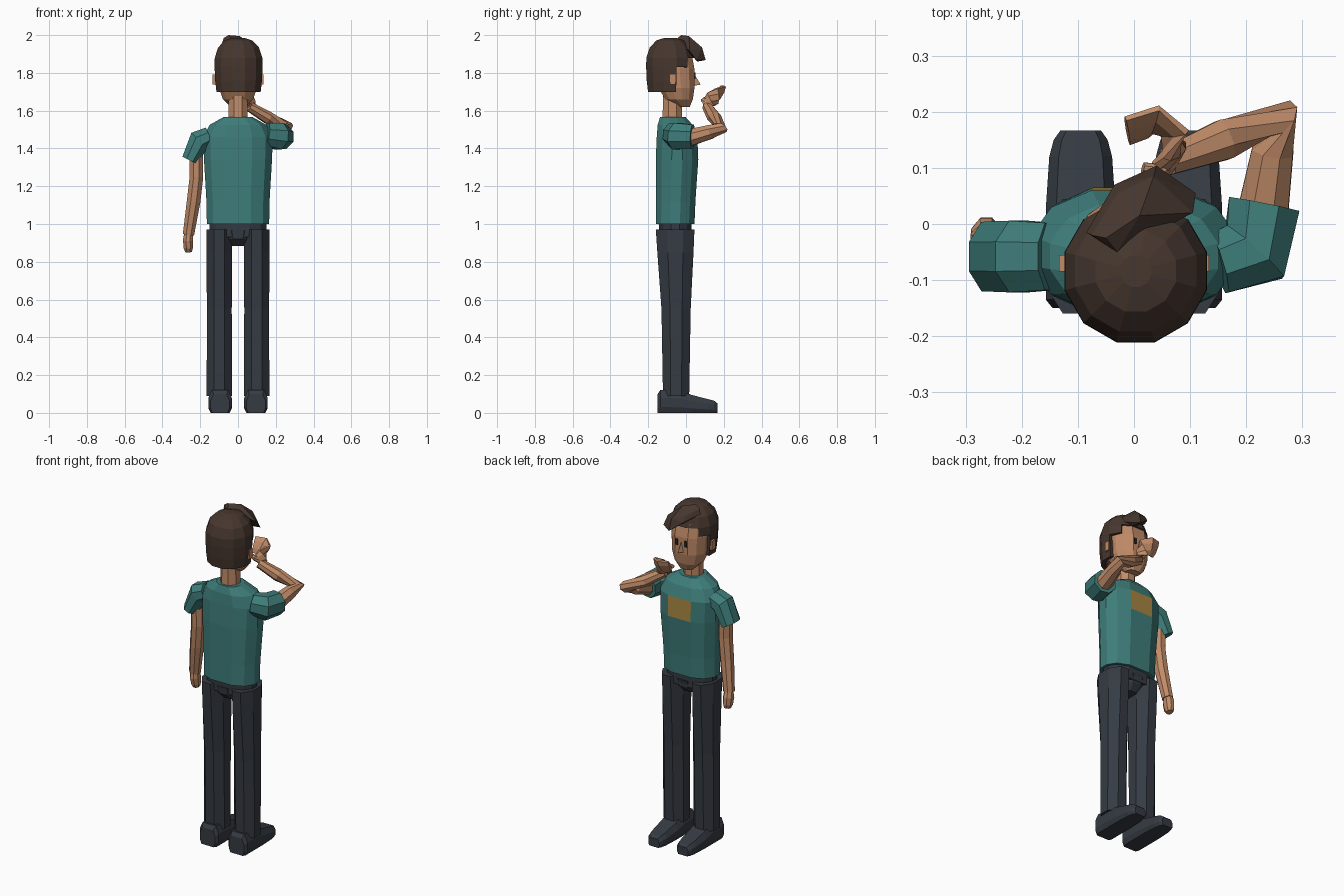
import bpy, bmesh, math
from mathutils import Vector

if "Cube" in bpy.data.objects:
    bpy.data.objects.remove(bpy.data.objects["Cube"])


def material(name, rgb):
    m = bpy.data.materials.new(name)
    m.diffuse_color = (*rgb, 1)
    m.use_nodes = True
    m.node_tree.nodes["Principled BSDF"].inputs["Base Color"].default_value = m.diffuse_color
    return m


SKIN = material("skin", (0.53, 0.26, 0.14))
TEAL = material("teal_cloth", (0.048, 0.205, 0.195))
DARK = material("dark_trousers", (0.036, 0.044, 0.056))
HAIR = material("brown_hair", (0.062, 0.038, 0.028))
GOLD = material("chest_patch", (0.38, 0.24, 0.055))
EYE = material("eye_dark", (0.02, 0.017, 0.015))


def finish(name, bm, *mats):
    bmesh.ops.recalc_face_normals(bm, faces=bm.faces[:])
    me = bpy.data.meshes.new(name)
    bm.to_mesh(me)
    bm.free()
    for m in mats:
        me.materials.append(m)
    ob = bpy.data.objects.new(name, me)
    bpy.context.collection.objects.link(ob)
    return ob


def loft(rings, caps=True):
    bm = bmesh.new()
    rows = [[bm.verts.new(p) for p in r] for r in rings]
    n = len(rows[0])
    for a, b in zip(rows, rows[1:]):
        for i in range(n):
            bm.faces.new((a[i], a[(i + 1) % n], b[(i + 1) % n], b[i]))
    if caps:
        bm.faces.new(rows[0])
        bm.faces.new(rows[-1])
    return bm


# rounded box section with a flat front, back and sides
QUARTER = [(1, .25), (.8, .72), (.41, 1)]
SECTION = (QUARTER + [(-x, y) for x, y in QUARTER[::-1]]
           + [(-x, -y) for x, y in QUARTER] + [(x, -y) for x, y in QUARTER[::-1]])
OCT = [(math.cos(math.radians(22.5 + 45 * i)) * 1.08,
        math.sin(math.radians(22.5 + 45 * i)) * 1.08) for i in range(8)]


def stack(rows, section, cx=0):
    """rows: z, y back, y front, half width"""
    return loft([[(cx + u * w, (y0 + y1) / 2 + v * (y1 - y0) / 2, z) for u, v in section]
                 for z, y0, y1, w in rows])


def tube(name, path, mat, ref):
    """path: x, y, z, radius across, radius along ref"""
    pts = [Vector(p[:3]) for p in path]
    rings = []
    for i, p in enumerate(path):
        d0 = (pts[i] - pts[max(i - 1, 0)]).normalized()
        d1 = (pts[min(i + 1, len(pts) - 1)] - pts[i]).normalized()
        t = (d0 + d1).normalized()
        u = Vector(ref).cross(t).normalized()
        v = t.cross(u)
        rings.append([pts[i] + u * (a * p[3]) + v * (b * p[4]) for a, b in OCT])
    return finish(name, loft(rings), mat)


def hull(name, pts, mat):
    bm = bmesh.new()
    for p in pts:
        bm.verts.new(p)
    r = bmesh.ops.convex_hull(bm, input=bm.verts[:])
    loose = [v for v in bm.verts if not v.link_faces]
    bmesh.ops.delete(bm, geom=loose, context='VERTS')
    return finish(name, bm, mat)


def box(name, c, s, mat):
    return hull(name, [(c[0] + i * s[0] / 2, c[1] + j * s[1] / 2, c[2] + k * s[2] / 2)
                       for i in (-1, 1) for j in (-1, 1) for k in (-1, 1)], mat)


# shirt body, with the chest patch painted on one front face
bm = stack([(1.0, -.16, .045, .165), (1.12, -.16, .05, .167), (1.24, -.16, .058, .174),
            (1.34, -.16, .065, .18), (1.46, -.155, .06, .184), (1.525, -.15, .035, .15),
            (1.567, -.137, -.003, .075)], SECTION)
bm.normal_update()
for f in bm.faces:
    c = f.calc_center_median()
    if 1.34 < c.z < 1.46 and c.y > .05 and abs(c.x) < .02:
        f.material_index = 1
finish("shirt", bm, TEAL, GOLD)

# trousers: waist, seat and two legs
finish("waist", stack([(.93, -.14, .03, .15), (1.01, -.145, .03, .15)], SECTION), DARK)
finish("seat", stack([(.883, -.1, -.01, .045), (.92, -.14, .025, .065),
                      (.965, -.145, .035, .08)], SECTION), DARK)
for side, s in (("left", -1), ("right", 1)):
    finish(side + "_leg", stack([(.09, -.122, .017, .067), (.55, -.13, .025, .066),
                                 (.85, -.152, .04, .068), (.97, -.16, .045, .067)],
                                OCT, s * .099), DARK)
    # shoe lofted from heel to toe
    rings = []
    for y, w, h in [(-.15, .05, .10), (-.135, .062, .122), (-.03, .062, .118),
                    (.03, .062, .095), (.12, .056, .072), (.15, .048, .064), (.167, .036, .05)]:
        half = [(.8, 0), (1, .25), (1, .65), (.7, 1)]
        sec = half + [(-a, b) for a, b in half[::-1]]
        rings.append([(s * .095 + a * w, y, b * h) for a, b in sec])
    finish(side + "_shoe", loft(rings), DARK)

# hanging arm
tube("left_sleeve", [(-.15, -.058, 1.465, .05, .06), (-.205, -.058, 1.44, .06, .064),
                     (-.256, -.058, 1.337, .043, .062)], TEAL, (0, 1, 0))
tube("left_arm", [(-.222, -.058, 1.38, .036, .04), (-.22, -.058, 1.25, .036, .04),
                  (-.235, -.05, 1.12, .036, .037), (-.262, -.03, .945, .03, .03)], SKIN, (0, 1, 0))
tube("left_hand", [(-.262, -.03, .96, .021, .022), (-.264, -.024, .915, .027, .034),
                   (-.263, -.018, .875, .025, .03), (-.262, -.014, .853, .017, .02)],
     SKIN, (0, 1, 0))

# bent arm raised to the face
tube("right_sleeve", [(.15, -.07, 1.475, .055, .06), (.215, -.05, 1.465, .068, .07),
                      (.232, .035, 1.462, .064, .064)], TEAL, (0, 0, 1))
tube("right_arm", [(.228, .01, 1.455, .046, .045), (.247, .13, 1.488, .037, .037),
                   (.26, .188, 1.51, .036, .032), (.16, .15, 1.562, .036, .032),
                   (.06, .112, 1.622, .025, .025)], SKIN, (0, 0, 1))
tube("right_hand", [(.05, .1, 1.638, .018, .025), (.072, .132, 1.66, .017, .04),
                    (.068, .165, 1.678, .014, .048), (.035, .182, 1.687, .013, .05),
                    (-.012, .166, 1.692, .011, .046)], SKIN, (0, .5, .87))
tube("right_thumb", [(.065, .115, 1.635, .015, .015), (.045, .093, 1.655, .014, .014),
                     (.016, .1, 1.662, .01, .01)], SKIN, (0, 0, 1))

# neck and head
finish("neck", stack([(1.54, -.125, -.02, .052), (1.72, -.12, -.02, .048)], OCT), SKIN)
finish("head", stack([(1.62, -.04, .02, .04), (1.66, -.11, .036, .08), (1.72, -.145, .045, .1),
                      (1.82, -.165, .045, .104), (1.9, -.165, .03, .1)], SECTION), SKIN)
hull("nose", [(0, .078, 1.738), (-.019, .035, 1.73), (.019, .035, 1.73), (0, .04, 1.8)], SKIN)
for side, s in (("left", -1), ("right", 1)):
    box(side + "_ear", (s * .118, -.07, 1.765), (.032, .03, .055), SKIN)
    box(side + "_eye", (s * .029, .045, 1.785), (.016, .008, .036), EYE)

# hair cap: turned profile with the face opening removed
rings = []
for z, r in [(1.70, .117), (1.76, .124), (1.83, .127), (1.88, .126), (1.935, .108),
             (1.972, .072), (1.986, .028)]:
    r /= math.cos(math.radians(15))
    rings.append([(.003 + r * math.cos(math.radians(15 + 30 * i)),
                   -.084 + r * math.sin(math.radians(15 + 30 * i)), z) for i in range(12)])
bm = loft(rings, caps=False)
bm.faces.new([v for v in bm.verts if v.co.z > 1.98])
gone = [f for f in bm.faces if (lambda c: (c.y > -.045 and c.z < 1.82)
                                or (c.y > -.01 and c.z < 1.87))(f.calc_center_median())]
bmesh.ops.delete(bm, geom=gone, context='FACES')
hair = finish("hair", bm, HAIR)
mod = hair.modifiers.new("thickness", 'SOLIDIFY')
mod.thickness = .02
mod.offset = -1

# swept fringe
hull("fringe", [(-.085, -.015, 1.955), (-.075, -.02, 1.985), (-.03, -.05, 1.98),
                (-.05, -.025, 2.0), (.01, .015, 1.995), (-.035, .07, 1.925), (-.03, .055, 1.955),
                (.04, .104, 1.868), (.035, .085, 1.935), (.11, .055, 1.868),
                (.105, .02, 1.915), (.06, .06, 1.86), (0, .04, 1.9)], HAIR)
